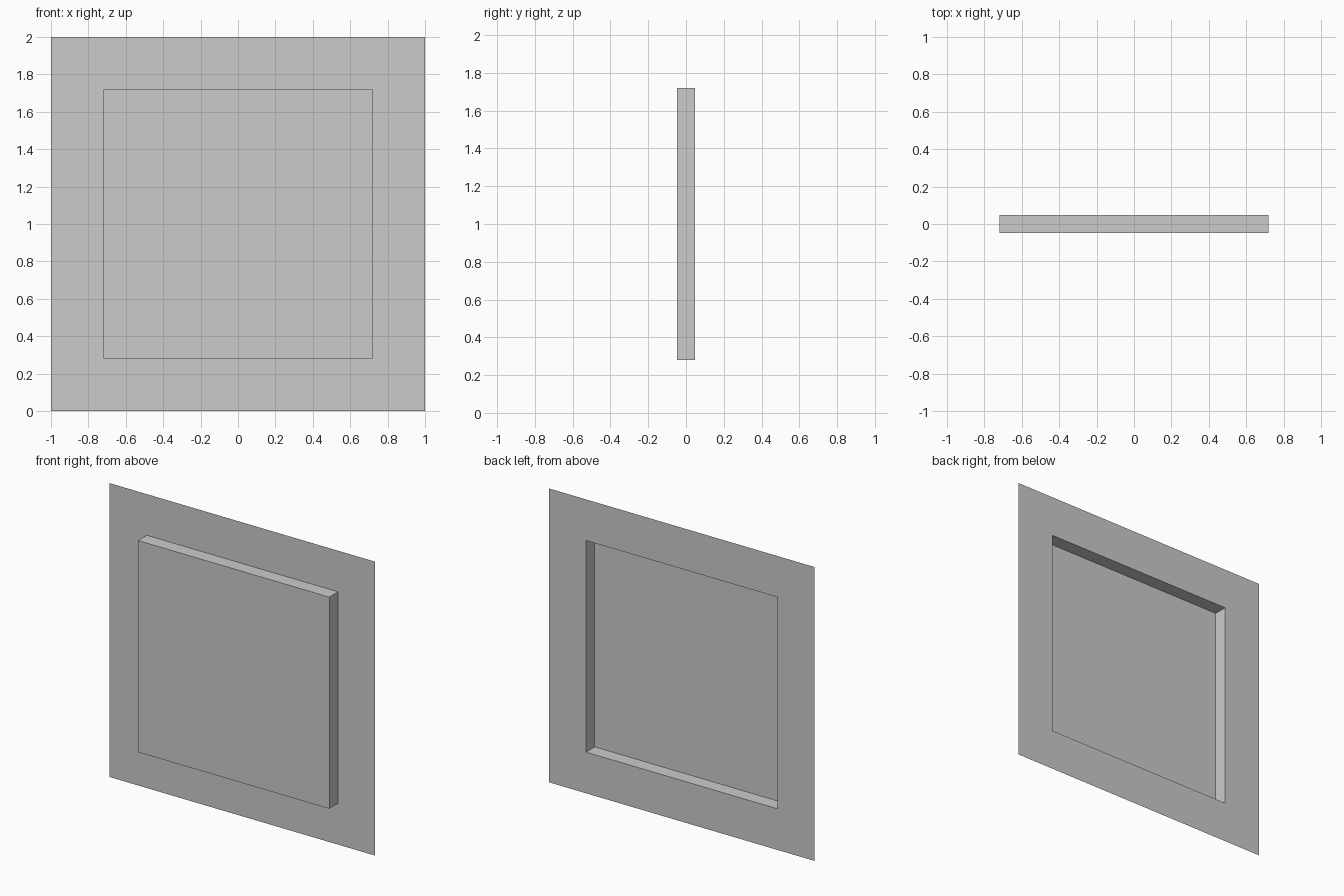
import bpy, bmesh
from mathutils import Matrix, Vector

if "Cube" in bpy.data.objects:
    bpy.data.objects.remove(bpy.data.objects["Cube"])

SIZE = 2.0      # outer width and height
MARGIN = 0.28   # flat border around the raised field
DEPTH = 0.094   # how far the field stands forward

# Thin pressed sheet: a flat square facing the front, at the back plane
bm = bmesh.new()
placement = Matrix.Translation((0, DEPTH / 2, SIZE / 2)) @ Matrix.Rotation(1.5707963268, 4, 'X')
bmesh.ops.create_grid(bm, x_segments=1, y_segments=1, size=SIZE / 2, matrix=placement)
field = bm.faces[:][0]

# Border
bmesh.ops.inset_region(bm, faces=[field], thickness=MARGIN, use_boundary=True, use_even_offset=True)

# Raised field with square side walls, hollow behind
walls = bmesh.ops.inset_region(bm, faces=[field], thickness=0.0, use_boundary=True)
bmesh.ops.translate(bm, verts=field.verts[:], vec=Vector((0, -DEPTH, 0)))
bm.normal_update()

mesh = bpy.data.meshes.new("raised_panel")
bm.to_mesh(mesh)
bm.free()
panel = bpy.data.objects.new("raised_panel", mesh)
bpy.context.collection.objects.link(panel)
